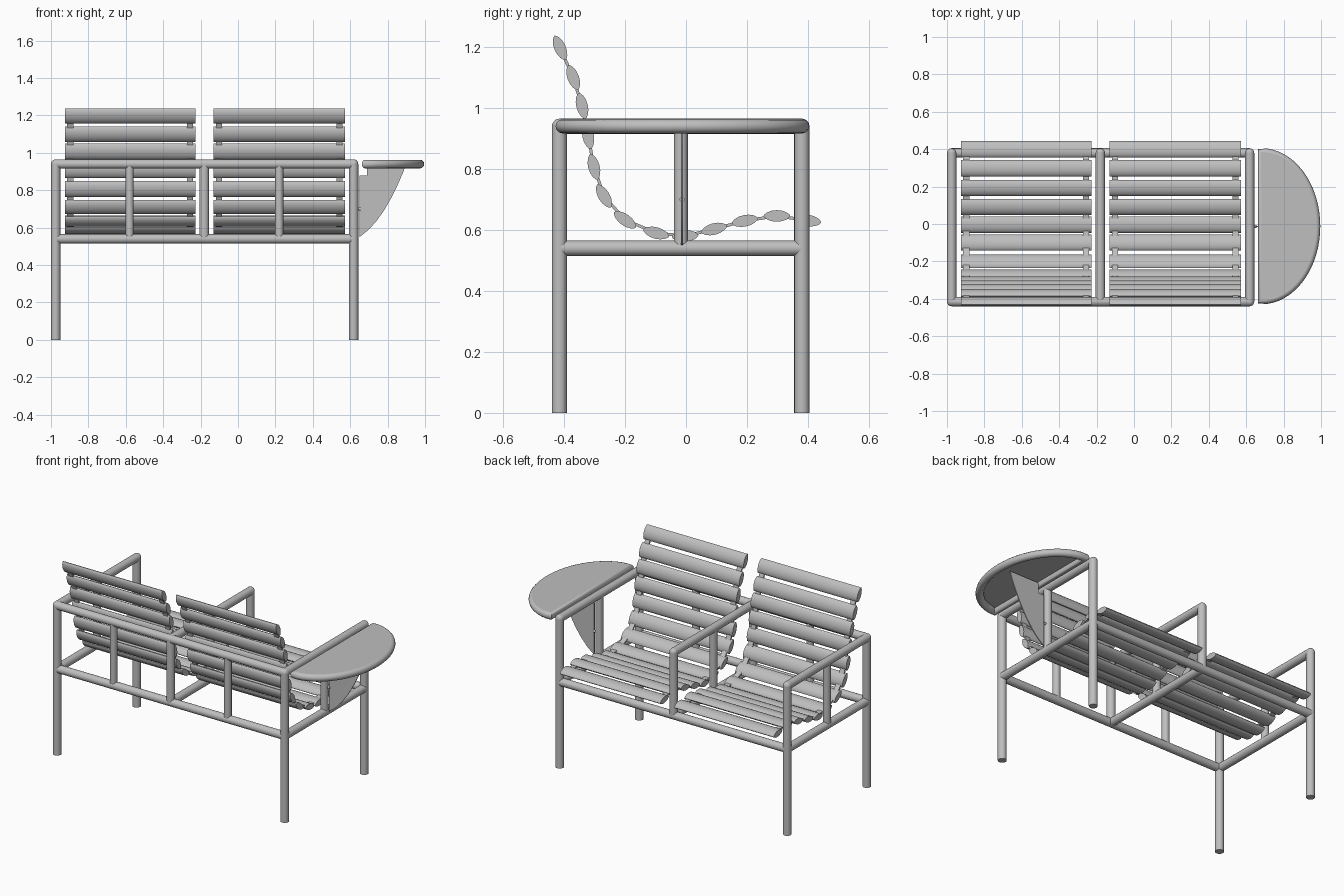
import bpy, bmesh, math
from mathutils import Vector

cube = bpy.data.objects.get("Cube")
if cube:
    bpy.data.objects.remove(cube, do_unlink=True)

grey = bpy.data.materials.new("light grey")
grey.use_nodes = True
GREY = (0.52, 0.52, 0.52, 1)
grey.diffuse_color = GREY
grey.node_tree.nodes["Principled BSDF"].inputs["Base Color"].default_value = GREY


def finish(name, bm):
    """Turn a bmesh into a named, smooth-shaded object."""
    bmesh.ops.recalc_face_normals(bm, faces=bm.faces)
    mesh = bpy.data.meshes.new(name)
    bm.to_mesh(mesh)
    bm.free()
    mesh.materials.append(grey)
    obj = bpy.data.objects.new(name, mesh)
    bpy.context.collection.objects.link(obj)
    bpy.ops.object.select_all(action='DESELECT')
    obj.select_set(True)
    bpy.context.view_layer.objects.active = obj
    bpy.ops.object.shade_smooth_by_angle(angle=math.radians(40))
    return obj


def tube(name, a, b, r=0.025):
    a, b = Vector(a), Vector(b)
    d = b - a
    bm = bmesh.new()
    bmesh.ops.create_cone(bm, cap_ends=True, segments=20, radius1=r, radius2=r, depth=d.length)
    bm.transform(d.to_track_quat('Z', 'Y').to_matrix().to_4x4())
    bmesh.ops.translate(bm, verts=bm.verts, vec=(a + b) / 2)
    return finish(name, bm)


def ball(name, p, r=0.025):
    bm = bmesh.new()
    bmesh.ops.create_uvsphere(bm, u_segments=20, v_segments=10, radius=r)
    bmesh.ops.translate(bm, verts=bm.verts, vec=p)
    return finish(name, bm)


def prism(name, outline, offset):
    """Extrude a closed planar outline along an offset."""
    bm = bmesh.new()
    face = bm.faces.new([bm.verts.new(p) for p in outline])
    out = bmesh.ops.extrude_face_region(bm, geom=[face], use_keep_orig=True)
    moved = [v for v in out["geom"] if isinstance(v, bmesh.types.BMVert)]
    bmesh.ops.translate(bm, verts=moved, vec=offset)
    return finish(name, bm)


# Tubular frame
LEFT, MID, RIGHT = 0.618, -0.18, -0.975
REST, EDGE, CENTRE = -0.415, 0.38, -0.017
LOW, TOP = 0.54, 0.94

for side, x in (("left", LEFT), ("middle", MID), ("right", RIGHT)):
    tube(side + "_armrest", (x, REST, TOP), (x, EDGE, TOP))
    tube(side + "_lower_rail", (x, REST, LOW), (x, EDGE, LOW))
    tube(side + "_arm_post", (x, CENTRE, LOW), (x, CENTRE, TOP), 0.023)
    foot = LOW if side == "middle" else 0
    for end, y in (("backrest", REST), ("seat_edge", EDGE)):
        # the middle bay has short posts instead of legs
        kind = "_post" if side == "middle" else "_leg"
        tube(f"{side}_{end}{kind}", (x, y, foot), (x, y, TOP))
        ball(f"{side}_{end}_corner", (x, y, TOP))

tube("backrest_upper_rail", (RIGHT, REST, TOP), (LEFT, REST, TOP))
tube("backrest_lower_rail", (RIGHT, REST, LOW), (LEFT, REST, LOW))
tube("seat_edge_rail", (RIGHT, EDGE, LOW), (LEFT, EDGE, LOW))
for side, x in (("right", -0.58), ("left", 0.22)):
    tube(side + "_backrest_upright", (x, REST, LOW), (x, REST, TOP), 0.022)

# Slat centres (y, z) from the top of the backrest to the seat edge
path = [Vector(p) for p in (
    (-.413, 1.197), (-.37, 1.1), (-.341, 1.007), (-.321, .908), (-.302, .807),
    (-.269, .711), (-.2, .633), (-.098, .59), (-.003, .58), (.092, .603),
    (.193, .63), (.298, .646), (.4, .631))]
tangents = [(path[min(i + 1, len(path) - 1)] - path[max(i - 1, 0)]).normalized()
            for i in range(len(path))]


def lens(c, t, x):
    """Pointed oval slat section."""
    n = Vector((-t.y, t.x))
    ring = []
    for k in range(16):
        a = math.tau * k / 16
        p = c + t * (0.044 * math.cos(a)) + n * (0.019 * math.sin(a) * abs(math.sin(a)) ** 0.3)
        ring.append((x, p.x, p.y))
    return ring


def strip(name, x, width):
    """Thin ribbon that follows the slats and holds them together."""
    upper, lower = [], []
    for c, t in zip(path, tangents):
        n = Vector((-t.y, t.x)) * 0.005
        upper.append((x, *(c + n)))
        lower.append((x, *(c - n)))
    prism(name, upper + lower[::-1], (width, 0, 0))


for seat, x0, x1 in (("right", -0.925, -0.228), ("left", -0.13, 0.572)):
    for i, (c, t) in enumerate(zip(path, tangents)):
        prism(f"{seat}_seat_slat_{i + 1}", lens(c, t, x0), (x1 - x0, 0, 0))
    strip(seat + "_seat_outer_strip", x0 + 0.012, 0.033)
    strip(seat + "_seat_inner_strip", x1 - 0.045, 0.033)

# Half-round writing table: thin top inside a rounded rim
RIM = 0.023
arc = []
for k in range(33):
    a = -math.pi / 2 + math.pi * k / 32
    arc.append(Vector((0.678 + 0.295 * math.cos(a), -0.012 + 0.395 * math.sin(a), TOP)))
prism("table_top", [p + Vector((0, 0, 0.012)) for p in arc], (0, 0, 0.01))

bm = bmesh.new()
rings = []
for i, p in enumerate(arc):
    d1 = (p - arc[i - 1]).normalized()
    d2 = (arc[(i + 1) % len(arc)] - p).normalized()
    out = (d1 + d2).normalized().cross(Vector((0, 0, 1)))
    rings.append([bm.verts.new(p + out * (RIM * math.cos(b)) + Vector((0, 0, RIM * math.sin(b))))
                  for b in (math.tau * k / 12 for k in range(12))])
for i, ring in enumerate(rings):
    prev = rings[i - 1]
    for k in range(12):
        bm.faces.new((prev[k - 1], prev[k], ring[k], ring[k - 1]))
finish("table_rim", bm)

# Curved bracket plate under the table
bracket = [(.65, .55), (.65, .88), (.69, .88), (.69, .945), (.897, .945), (.885, .9),
           (.85, .82), (.82, .76), (.78, .69), (.74, .635), (.7, .59)]
prism("table_bracket", [(x, -0.016, z) for x, z in bracket], (0, 0.006, 0))
tube("bracket_mount", (LEFT, -0.013, 0.7), (0.655, -0.013, 0.7), 0.008)
